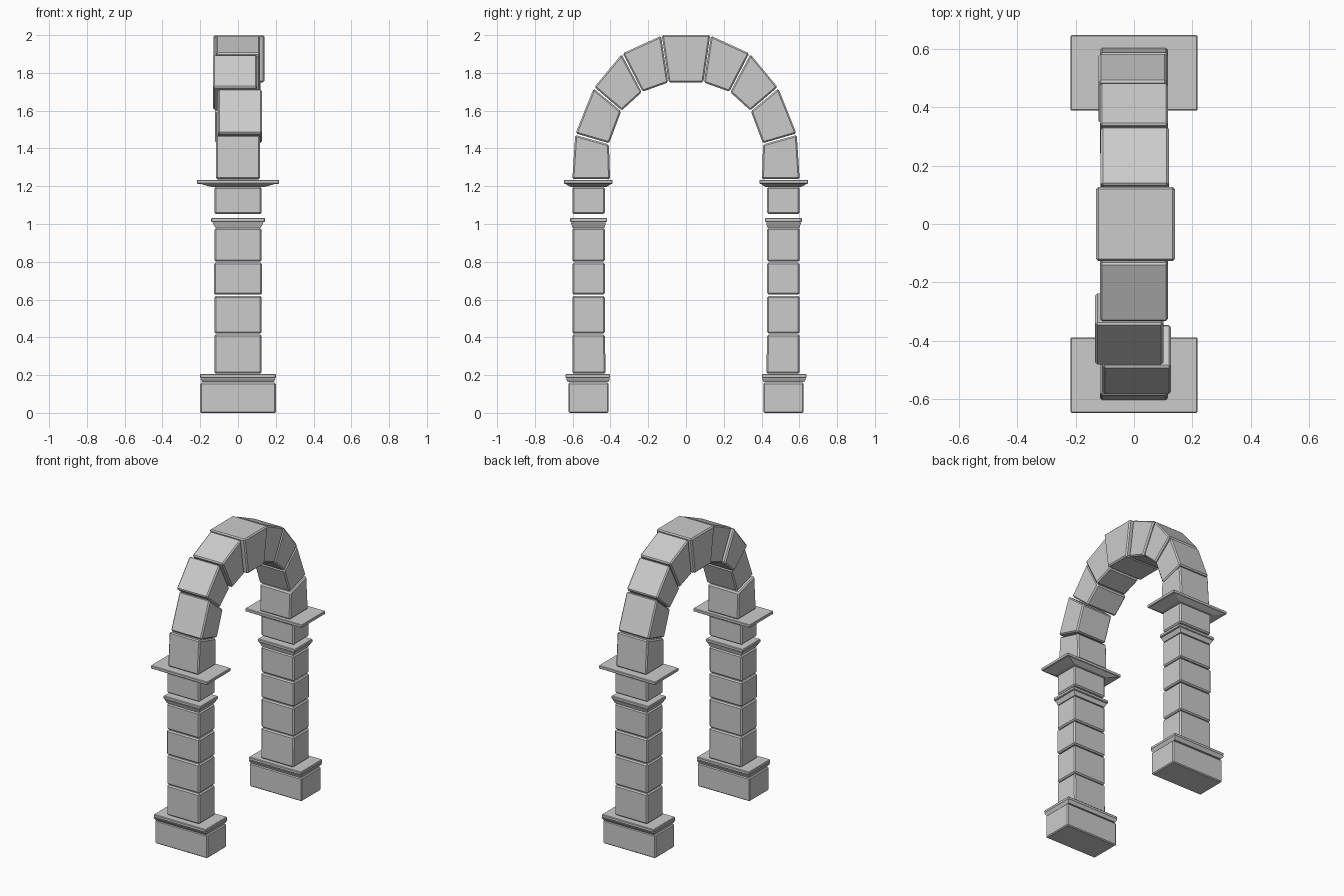
import bpy, bmesh


def block(name, bottom, top, bevel=0.008):
    """Solid stone from two matching four-point rings."""
    bm = bmesh.new()
    a = [bm.verts.new(p) for p in bottom]
    b = [bm.verts.new(p) for p in top]
    bm.faces.new(a[::-1])
    bm.faces.new(b)
    for i in range(4):
        j = (i + 1) % 4
        bm.faces.new((a[i], a[j], b[j], b[i]))
    bmesh.ops.recalc_face_normals(bm, faces=bm.faces)
    if bevel:
        bmesh.ops.bevel(bm, geom=bm.edges[:], offset=bevel, segments=1,
                        profile=0.5, affect='EDGES')
    mesh = bpy.data.meshes.new(name)
    bm.to_mesh(mesh)
    bm.free()
    obj = bpy.data.objects.new(name, mesh)
    bpy.context.collection.objects.link(obj)
    return obj


def ring(x, y0, y1, z, s):
    return [(-x, s * y0, z), (x, s * y0, z), (x, s * y1, z), (-x, s * y1, z)]


# Pillar courses: name, lower (half width, inner y, outer y, z), upper, bevel
COURSES = [
    ("plinth", (0.20, 0.41, 0.622, 0.0), (0.20, 0.41, 0.622, 0.16), 0.006),
    ("plinth_moulding", (0.19, 0.41, 0.625, 0.163), (0.20, 0.402, 0.637, 0.182), 0),
    ("plinth_cap", (0.20, 0.402, 0.638, 0.184), (0.20, 0.402, 0.638, 0.206), 0.004),
    ("shaft_block_1", (0.125, 0.425, 0.602, 0.208), (0.125, 0.43, 0.602, 0.416), 0.008),
    ("shaft_block_2", (0.125, 0.43, 0.602, 0.42), (0.125, 0.43, 0.602, 0.62), 0.008),
    ("shaft_block_3", (0.127, 0.43, 0.602, 0.626), (0.127, 0.43, 0.602, 0.795), 0.008),
    ("shaft_block_4", (0.125, 0.43, 0.602, 0.801), (0.125, 0.43, 0.602, 0.978), 0.008),
    ("neck_moulding", (0.12, 0.432, 0.60, 0.98), (0.135, 0.424, 0.61, 1.008), 0),
    ("neck_ring", (0.142, 0.418, 0.614, 1.01), (0.142, 0.418, 0.614, 1.032), 0.004),
    ("neck_block", (0.125, 0.43, 0.602, 1.052), (0.125, 0.43, 0.602, 1.196), 0.008),
    ("capital_moulding", (0.14, 0.42, 0.61, 1.196), (0.20, 0.395, 0.64, 1.213), 0),
    ("capital_slab", (0.217, 0.388, 0.646, 1.213), (0.217, 0.388, 0.646, 1.234), 0.003),
]
for s, side in ((-1, "left"), (1, "right")):
    for name, lo, hi, bev in COURSES:
        block(f"{side}_{name}", ring(*lo, s), ring(*hi, s), bev)

# Arch joints as (y, z), springing upward to the keystone
OUTER = [(0.602, 1.234), (0.586, 1.476), (0.487, 1.722), (0.338, 1.902), (0.128, 1.998)]
INNER = [(0.402, 1.234), (0.408, 1.425), (0.342, 1.60), (0.232, 1.70), (0.092, 1.75)]
SHIFT = {-1: [0.0, 0.01, -0.016, 0.0], 1: [0.0, -0.004, 0.0, 0.003]}


def joint(o, i, s, x0, x1):
    return [(x0, s * i[0], i[1]), (x1, s * i[0], i[1]),
            (x1, s * o[0], o[1]), (x0, s * o[0], o[1])]


def mix(p, q, t):
    return (p[0] + (q[0] - p[0]) * t, p[1] + (q[1] - p[1]) * t)


# Wedge stones with a thin open joint
for s, side in ((-1, "left"), (1, "right")):
    for k in range(4):
        d = SHIFT[s][k]
        x0, x1 = -0.117 + d, 0.117 + d
        lo = joint(mix(OUTER[k], OUTER[k + 1], 0.015), mix(INNER[k], INNER[k + 1], 0.015), s, x0, x1)
        hi = joint(mix(OUTER[k], OUTER[k + 1], 0.98), mix(INNER[k], INNER[k + 1], 0.98), s, x0, x1)
        block(f"{side}_wedge_stone_{k + 1}", lo, hi)

# Wider keystone
block("keystone",
      joint((0.128, 2.0), (0.092, 1.75), -1, -0.13, 0.14),
      joint((0.128, 2.0), (0.092, 1.75), 1, -0.13, 0.14))
